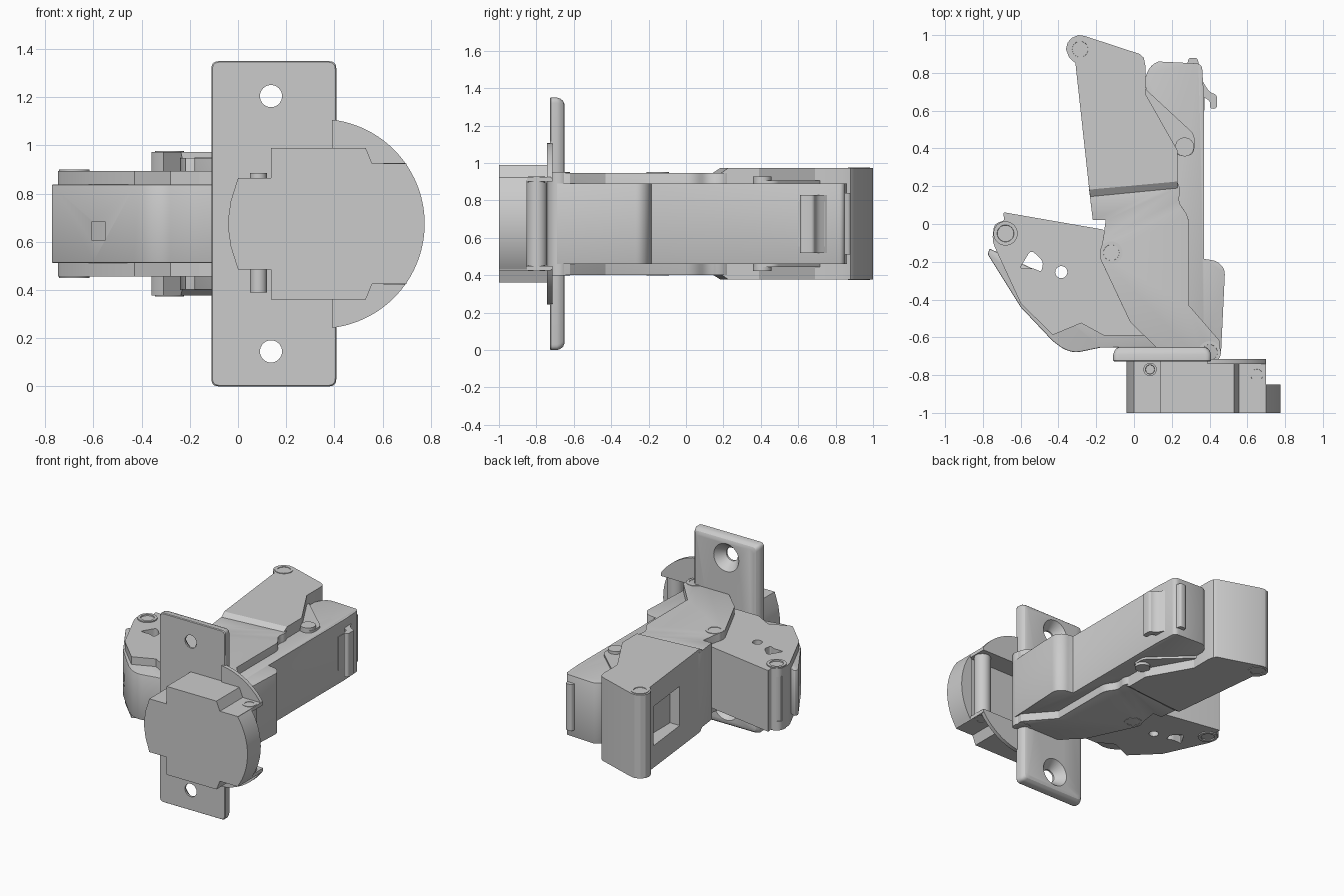
import bpy, bmesh, math
from mathutils import Vector

if "Cube" in bpy.data.objects:
    bpy.data.objects.remove(bpy.data.objects["Cube"])

MID = 0.675  # mirror height of the whole hinge


def fillet(pts, n=5):
    """Round any corner given as (u, v, r)."""
    out = []
    for i, p in enumerate(pts):
        c = Vector(p[:2])
        if len(p) == 2:
            out.append(c)
            continue
        a, b = Vector(pts[i - 1][:2]), Vector(pts[(i + 1) % len(pts)][:2])
        s = c + (a - c).normalized() * p[2]
        e = c + (b - c).normalized() * p[2]
        for k in range(n + 1):
            t = k / n
            out.append(s * (1 - t) ** 2 + c * 2 * t * (1 - t) + e * t * t)
    return out


def loft(name, rings, axis='Z', bevel=0.0):
    """Stack outlines [(level, points)] along an axis and cap the ends."""
    bm = bmesh.new()
    loops = []
    for h, pts in rings:
        loops.append([bm.verts.new((p[0], p[1], h) if axis == 'Z' else (p[0], h, p[1])) for p in pts])
    for a, b in zip(loops, loops[1:]):
        for i in range(len(a)):
            j = (i + 1) % len(a)
            bm.faces.new((a[i], a[j], b[j], b[i]))
    bm.faces.new(loops[0])
    bm.faces.new(loops[-1])
    bmesh.ops.recalc_face_normals(bm, faces=bm.faces)
    me = bpy.data.meshes.new(name)
    bm.to_mesh(me)
    bm.free()
    ob = bpy.data.objects.new(name, me)
    bpy.context.collection.objects.link(ob)
    if bevel:
        m = ob.modifiers.new('bevel', 'BEVEL')
        m.width, m.segments, m.limit_method, m.angle_limit = bevel, 2, 'ANGLE', math.radians(35)
    return ob


def prism(name, pts, lo, hi, axis='Z', bevel=0.0):
    pts = fillet(pts)
    return loft(name, [(lo, pts), (hi, pts)], axis, bevel)


def slab(name, pts, half, bevel=0.0):
    """Prism centred on the mirror height."""
    return prism(name, pts, MID - half, MID + half, 'Z', bevel)


def circle(u, v, r, n=32):
    return [(u + r * math.cos(2 * math.pi * k / n), v + r * math.sin(2 * math.pi * k / n)) for k in range(n)]


def rect(a, b, c, d):
    return [(a, b), (c, b), (c, d), (a, d)]


def cut(obs, *cutters):
    for c in cutters:
        c.hide_render = True
        for ob in obs:
            m = ob.modifiers.new('cut', 'BOOLEAN')
            m.operation, m.object, m.solver = 'DIFFERENCE', c, 'EXACT'


def pin(name, x, y, r, lo, hi):
    """Rivet with a shallow dished head on both ends."""
    o, i, d = circle(x, y, r), circle(x, y, r * 0.7), circle(x, y, r * 0.66)
    loft(name, [(lo + .015, d), (lo, i), (lo, o), (hi, o), (hi, i), (hi - .015, d)])


# Mounting plate with rounded back edges and countersunk screw holes
def plate_ring(i):
    return fillet([(-.11 + i, i, .03), (.408 - i, i, .03), (.408 - i, 1.35 - i, .03), (-.11 + i, 1.35 - i, .03)])


plate = loft('mounting_plate', [(-.728, plate_ring(.004)), (-.722, plate_ring(0)), (-.69, plate_ring(0)),
                                (-.672, plate_ring(.006)), (-.657, plate_ring(.018)), (-.65, plate_ring(.035))], 'Y')
for z in (.145, 1.205):
    cut([plate], loft('screw_hole_cutter', [(-.8, circle(.137, z, .046)), (-.715, circle(.137, z, .046)),
                                            (-.649, circle(.137, z, .1)), (-.6, circle(.137, z, .1))], 'Y'))


# Cup rim, cup body and low outer wall, all arcs of one circle
def arc(a0, a1, r=.435, n=24):
    return [(.34 + r * math.cos(math.radians(a0 + (a1 - a0) * k / n)),
             MID + r * math.sin(math.radians(a0 + (a1 - a0) * k / n))) for k in range(n + 1)]


rim = prism('cup_rim', [(.39, 1.106)] + arc(81, 34.2) + arc(-34.2, -81) + [(.39, .244)], -.742, -.715, 'Y')
half = [(-.04, .70), (-.03, .77), (0, .865), (.137, .865), (.137, .99), (.53, .99), (.557, .925), (.70, .925)]
body = prism('cup_body', half + [(x, 2 * MID - z) for x, z in reversed(half)], -1, -.722, 'Y')
wall = prism('cup_outer_wall', [(.69, .92)] + arc(34.2, -34.2) + [(.69, .43)], -1, -.85, 'Y')
cut([plate, rim, body], prism('cup_opening_cutter', rect(.3, .45, .9, .9), -.86, -.5, 'Y'))
pin('cup_pin_left', .085, -.77, .035, .39, .885)
pin('cup_pin_right', .65, -.80, .045, .422, .928)
slab('cup_roller', circle(.64, -.797, .055), .222)

# Main arm: wide upper block with a sloped step down to the narrower lower block
top_edge = [(-.36, .925), (-.352, .96), (-.33, .985), (-.295, 1.0), (-.26, .995), (.03, .90),
            (.052, .88), (.06, .84), (.06, .69), (.23, .39)]
wide = top_edge + [(.23, .225), (-.237, .182), (-.31, .85), (-.345, .885)]
foot = top_edge + [(.23, .19), (-.232, .145), (-.31, .85), (-.345, .885)]
arm = loft('main_arm_upper', [(.378, wide), (.402, foot), (.948, foot), (.973, wide)])
cut([arm], slab('arm_window_cutter', [(-.5, .45), (-.19, .45), (-.19, .80), (-.5, .80)], .14))
slab('main_arm_lower', [(-.24, .2), (-.218, .02), (-.15, .02), (-.165, -.09, .03), (-.185, -.17, .03),
                        (-.02, -.52), (.12, -.655), (.36, -.73, .03), (.45, -.72, .03), (.455, -.62), (.29, -.43),
                        (.29, .04, .04), (.23, .12, .04), (.25, .18, .03), (.23, .22)], .273, .008)
pin('main_arm_end_pin', -.285, .925, .06, .374, .977)
pin('main_arm_middle_pin', -.12, -.152, .06, .399, .951)
pin('main_arm_cup_pin', .40, -.68, .06, .399, .951)

# Slim front arm with connecting link, latch and end rib
slab('front_arm', [(.05, .75), (.085, .84, .04), (.13, .86), (.335, .85, .01), (.36, .84, .02),
                   (.37, .68), (.37, -.185), (.44, -.195, .03), (.482, -.24, .03), (.46, -.70, .02),
                   (.37, -.70), (.24, -.5), (.2, 0), (.2, .4)], .216, .008)
slab('front_arm_link', [(.055, .72), (.32, .475, .03), (.32, .36, .05), (.23, .36, .03), (.06, .68)], .232)
slab('link_boss', circle(.268, .408, .05), .252)
slab('latch_hook', [(.355, .77), (.40, .695, .03), (.44, .685, .02), (.44, .61, .02), (.40, .61, .02),
                    (.405, .65, .02), (.355, .68)], .155)
slab('latch_pad', rect(.36, .60, .374, .74), .12)
slab('end_rib', [(.28, .84), (.29, .88, .015), (.335, .88, .015), (.345, .84)], .165)

# Rear arm: side plates with holes, inner cover with slot
side = slab('rear_arm', [(-.695, .063, .015), (-.16, -.03, .01), (-.1, -.2), (.12, -.59), (-.16, -.59),
                         (-.28, -.525), (-.43, -.588), (-.60, -.42), (-.752, -.09, .04), (-.74, 0, .025),
                         (-.685, .02, .015)], .218)
cut([side],
    slab('end_notch_cutter', rect(-.9, -.02, -.715, .2), .16),
    slab('triangle_hole_cutter', [(-.605, -.235, .015), (-.545, -.135, .03), (-.48, -.20, .02),
                                  (-.49, -.255, .02), (-.53, -.235, .015)], .4),
    slab('round_hole_cutter', circle(-.385, -.255, .032), .4))
cover = slab('rear_arm_cover', [(-.765, -.13, .01), (-.775, -.16, .01), (-.60, -.44), (-.43, -.62),
                                (-.37, -.665, .03), (-.31, -.682, .03), (-.18, -.655), (.12, -.652),
                                (.12, -.4), (-.4, -.3)], .163, .01)
cut([cover], prism('slot_cutter', rect(-.607, .605, -.553, .685), -.55, -.36, 'Y'))
pin('rear_arm_pin', -.68, -.05, .064, .449, .901)

# Bake the modifiers, shade by angle, drop the cutters
parts = [o for o in bpy.data.objects if not o.hide_render]
cutters = [o for o in bpy.data.objects if o.hide_render]
bpy.ops.object.select_all(action='DESELECT')
for o in parts:
    o.select_set(True)
bpy.context.view_layer.objects.active = parts[0]
bpy.ops.object.convert(target='MESH')
bpy.ops.object.shade_smooth_by_angle(angle=math.radians(25))
for o in cutters:
    bpy.data.objects.remove(o)
